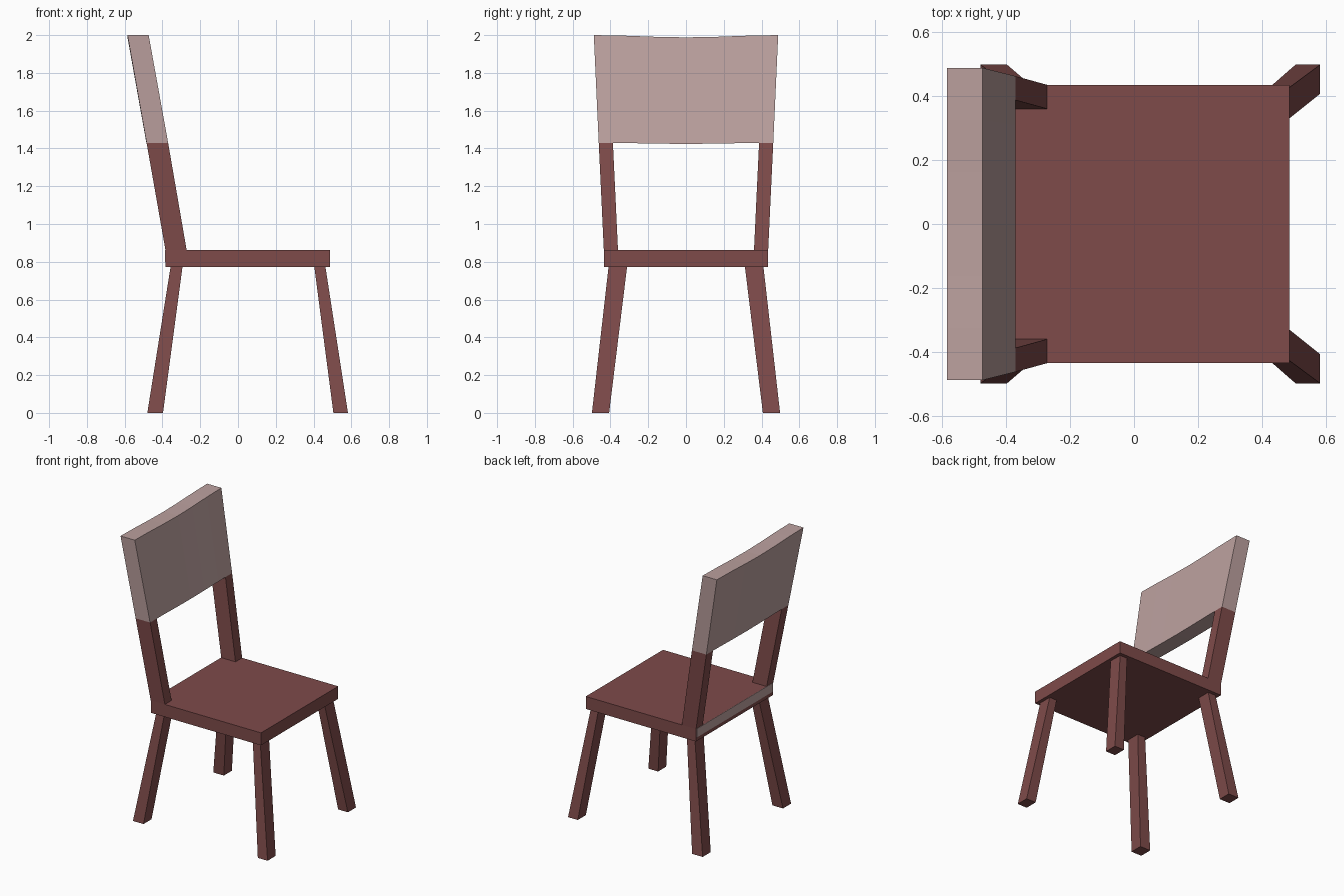
import bpy, math

if "Cube" in bpy.data.objects:
    bpy.data.objects.remove(bpy.data.objects["Cube"])


def material(name, rgb):
    m = bpy.data.materials.new(name)
    m.diffuse_color = (*rgb, 1)
    m.use_nodes = True
    m.node_tree.nodes["Principled BSDF"].inputs["Base Color"].default_value = m.diffuse_color
    return m


BROWN = material("red brown wood", (0.209, 0.070, 0.068))
PINK = material("pale pink panel", (0.503, 0.356, 0.347))


def make(name, verts, faces, mat):
    me = bpy.data.meshes.new(name)
    me.from_pydata(verts, [], faces)
    me.materials.append(mat)
    ob = bpy.data.objects.new(name, me)
    bpy.context.collection.objects.link(ob)
    return ob


def loft(name, rings, mat):
    """Join four-sided rings into a closed solid."""
    verts = [v for r in rings for v in r]
    n = len(rings)
    faces = [(3, 2, 1, 0), tuple(range(4 * n - 4, 4 * n))]
    for k in range(n - 1):
        for i in range(4):
            a, b = 4 * k + i, 4 * k + (i + 1) % 4
            faces.append((a, b, b + 4, a + 4))
    return make(name, verts, faces, mat)


def rect(x0, x1, y0, y1, z):
    return [(x0, y0, z), (x1, y0, z), (x1, y1, z), (x0, y1, z)]


def beam(name, low, high, mat=BROWN):
    return loft(name, [rect(*low), rect(*high)], mat)


def mirrored(name, low, high):
    """A tapered beam on each side of the chair (+y and -y)."""
    for side, s in (("left", 1), ("right", -1)):
        ends = []
        for x0, x1, y0, y1, z in (low, high):
            ya, yb = sorted((s * y0, s * y1))
            ends.append((x0, x1, ya, yb, z))
        beam(f"{side}_{name}", *ends)


# seat, with a pale strip along its rear edge
SEAT_B, SEAT_T = 0.773, 0.862
beam("seat", (-0.383, 0.486, -0.435, 0.435, SEAT_B),
     (-0.383, 0.486, -0.435, 0.435, SEAT_T))
beam("seat_rear_strip", (-0.386, -0.383, -0.43, 0.43, 0.80),
     (-0.386, -0.383, -0.43, 0.43, SEAT_T), PINK)

# splayed legs
mirrored("front_leg", (0.505, 0.582, 0.407, 0.498, 0), (0.404, 0.463, 0.312, 0.41, SEAT_B))
mirrored("rear_leg", (-0.48, -0.397, 0.407, 0.498, 0), (-0.357, -0.294, 0.312, 0.41, SEAT_B))

# raked back posts
PANEL_B = 1.43
mirrored("back_post", (-0.384, -0.272, 0.36, 0.435, SEAT_T),
         (-0.484, -0.370, 0.387, 0.462, PANEL_B))

# backrest panel, its edges dipping a little in the middle
rings = []
for k in range(7):
    t = -1 + k / 3
    dip = 0.5 * (1 + math.cos(math.pi * t))
    zb, zt = PANEL_B - 0.006 * dip, 2.0 - 0.012 * dip
    rings.append([(-0.484, 0.462 * t, zb), (-0.585, 0.488 * t, zt),
                  (-0.473, 0.488 * t, zt), (-0.370, 0.462 * t, zb)])
panel = loft("backrest_panel", rings, PINK)

# make all normals point outwards
import bmesh
for ob in bpy.data.objects:
    bm = bmesh.new()
    bm.from_mesh(ob.data)
    bmesh.ops.recalc_face_normals(bm, faces=bm.faces)
    bm.to_mesh(ob.data)
    bm.free()
